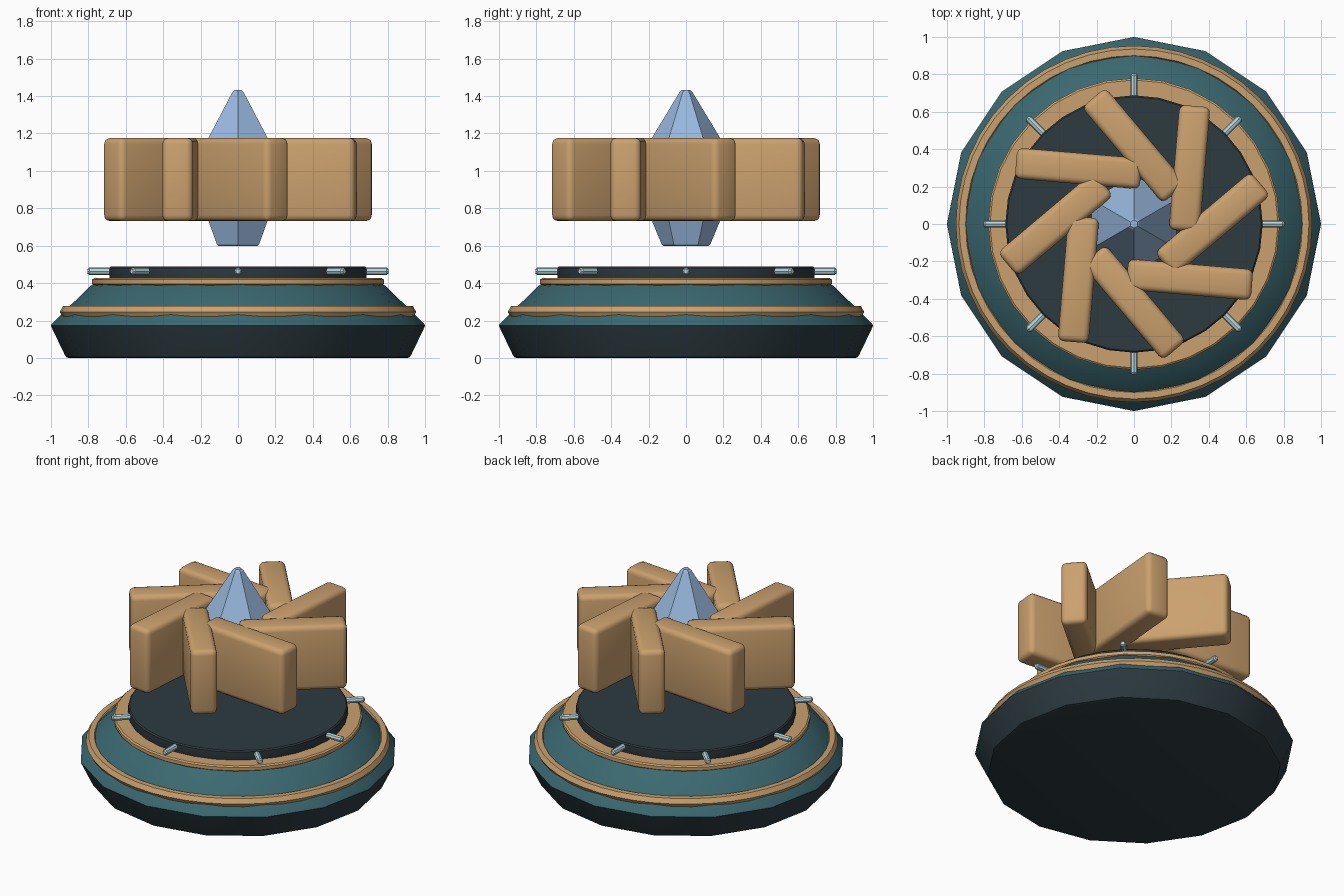
import bpy, bmesh, math
from mathutils import Matrix

if "Cube" in bpy.data.objects:
    bpy.data.objects.remove(bpy.data.objects["Cube"])


def material(name, srgb):
    m = bpy.data.materials.new(name)
    lin = [((c / 255 + 0.055) / 1.055) ** 2.4 for c in srgb]
    m.diffuse_color = (*lin, 1)
    m.use_nodes = True
    m.node_tree.nodes["Principled BSDF"].inputs["Base Color"].default_value = m.diffuse_color
    return m


CHARCOAL = material("charcoal", (45, 59, 65))
TEAL = material("teal", (58, 104, 112))
WOOD = material("warm wood", (203, 161, 110))
BLUE = material("crystal blue", (152, 184, 222))
PALE = material("pale cyan", (184, 216, 222))


def finish(name, bm, mat, smooth=True):
    bmesh.ops.recalc_face_normals(bm, faces=bm.faces[:])
    me = bpy.data.meshes.new(name)
    bm.to_mesh(me)
    bm.free()
    ob = bpy.data.objects.new(name, me)
    bpy.context.collection.objects.link(ob)
    me.materials.append(mat)
    if smooth:
        bpy.ops.object.select_all(action='DESELECT')
        ob.select_set(True)
        bpy.context.view_layer.objects.active = ob
        bpy.ops.object.shade_smooth_by_angle(angle=math.radians(30))
    return ob


def lathe(name, profile, sides, mat, start=0.0, smooth=True, turn=None):
    """Capped stack of polygon rings from (radius, z) pairs."""
    bm = bmesh.new()
    rings = []
    for r, z in profile:
        rings.append([bm.verts.new((r * math.cos(start + math.tau * i / sides),
                                    r * math.sin(start + math.tau * i / sides), z))
                      for i in range(sides)])
    for a, b in zip(rings, rings[1:]):
        for i in range(sides):
            j = (i + 1) % sides
            bm.faces.new((a[i], a[j], b[j], b[i]))
    bm.faces.new(rings[0][::-1])
    bm.faces.new(rings[-1])
    if turn:
        bm.transform(turn)
    return finish(name, bm, mat, smooth)


# Stepped round base
lathe("base_foot", [(0.905, 0), (0.92, 0.005), (0.927, 0.018), (0.995, 0.16), (1.0, 0.172)],
      16, CHARCOAL)
lathe("base_slope", [(1.0, 0.172), (0.995, 0.182), (0.79, 0.385), (0.77, 0.395)], 16, TEAL)
lathe("top_ring", [(0.77, 0.388), (0.78, 0.396), (0.78, 0.418), (0.77, 0.426)], 32, WOOD)
lathe("top_disc", [(0.685, 0.42), (0.688, 0.43), (0.688, 0.482), (0.68, 0.49)], 32, CHARCOAL)

# Trim band wrapped around the slope
bm = bmesh.new()
SEG, MINOR = 48, 6
grid = [[bm.verts.new((
    (0.918 + 0.035 * math.cos(math.tau * j / MINOR)) * math.cos(math.tau * i / SEG),
    (0.918 + 0.035 * math.cos(math.tau * j / MINOR)) * math.sin(math.tau * i / SEG),
    0.246 + 0.035 * math.sin(math.tau * j / MINOR))) for j in range(MINOR)] for i in range(SEG)]
for i in range(SEG):
    for j in range(MINOR):
        a, b, k = grid[i], grid[(i + 1) % SEG], (j + 1) % MINOR
        bm.faces.new((a[j], b[j], b[k], a[k]))
finish("trim_band", bm, WOOD)

# Eight pegs around the disc and eight swirled blades above it
for n in range(8):
    spin = Matrix.Rotation(n * math.pi / 4, 4, 'Z')
    lathe(f"peg_{n + 1}",
          [(0.014, 0.62), (0.02, 0.628), (0.02, 0.795), (0.012, 0.805)], 8, PALE,
          turn=spin @ Matrix.Translation((0, 0, 0.463)) @ Matrix.Rotation(math.pi / 2, 4, 'Y'))

    bm = bmesh.new()
    bmesh.ops.create_cube(bm, size=1)
    bm.transform(Matrix.Diagonal((0.67, 0.165, 0.445, 1)))
    bmesh.ops.bevel(bm, geom=bm.edges[:], offset=0.033, segments=3, profile=0.5,
                    affect='EDGES')
    bm.transform(spin @ Matrix.Translation((0.42, 0, 0.9535)) @ Matrix.Rotation(0.7, 4, 'Z'))
    finish(f"blade_{n + 1}", bm, WOOD)

# Floating six-sided crystal at the centre
lathe("crystal", [(0.118, 0.598), (0.13, 0.607), (0.21, 0.80), (0.262, 1.045),
                  (0.035, 1.42), (0.022, 1.432)], 6, BLUE, start=math.pi / 2, smooth=False)
